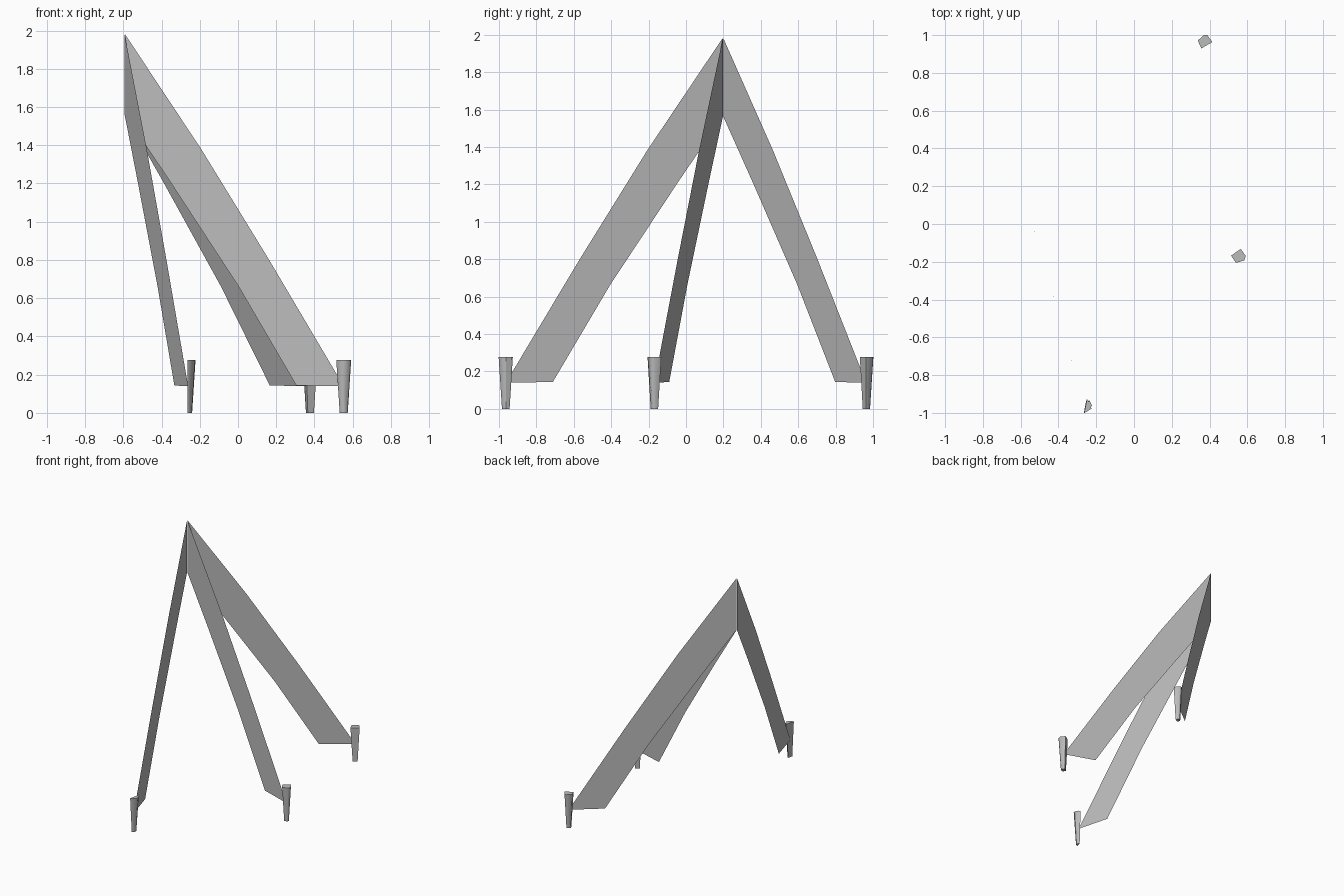
import bpy
import bmesh
from mathutils import Vector

cube = bpy.data.objects.get("Cube")
if cube:
    bpy.data.objects.remove(cube, do_unlink=True)

grey = bpy.data.materials.new("plain grey")
grey.use_nodes = True
grey.diffuse_color = (0.5, 0.5, 0.5, 1)
grey.node_tree.nodes["Principled BSDF"].inputs["Base Color"].default_value = (0.5, 0.5, 0.5, 1)

APEX = Vector((-0.594, 0.198))
STAKES = {
    "back": Vector((0.376, 0.963)),
    "middle": Vector((0.553, -0.169)),
    "front": Vector((-0.261, -0.963)),
}
# Band edges as (fraction of the way from apex to stake, height)
UPPER = [(0.003, 1.98), (0.35, 1.38), (0.66, 0.80), (1.0, 0.14)]
LOWER = [(0.003, 1.56), (0.208, 1.21), (0.52, 0.662), (0.784, 0.143)]


def add_band(name, foot):
    """Thin upright band sloping from the shared apex to a stake."""
    bm = bmesh.new()

    def row(edge):
        return [bm.verts.new((*APEX.lerp(foot, t), z)) for t, z in edge]

    top, low = row(UPPER), row(LOWER)
    for i in range(len(top) - 1):
        bm.faces.new((low[i], low[i + 1], top[i + 1], top[i]))
    mesh = bpy.data.meshes.new(name)
    bm.to_mesh(mesh)
    bm.free()
    mesh.materials.append(grey)
    bpy.context.collection.objects.link(bpy.data.objects.new(name, mesh))


def add_stake(name, foot, height=0.277):
    """Five-sided peg, narrower at the ground, one corner towards +x."""
    bm = bmesh.new()
    bmesh.ops.create_cone(bm, cap_ends=True, segments=5,
                          radius1=0.021, radius2=0.039, depth=height)
    # Turn the corner to +x whichever way the primitive starts
    corner = max((v.co for v in bm.verts), key=lambda c: c.xy.length)
    angle = Vector((1, 0)).angle_signed(corner.xy)
    for v in bm.verts:
        x_axis = Vector((corner.x, corner.y, 0)).normalized()
        y_axis = Vector((0, 0, 1)).cross(x_axis)
        v.co = (v.co.dot(x_axis) + foot.x, v.co.dot(y_axis) + foot.y,
                v.co.z + height / 2)
    mesh = bpy.data.meshes.new(name)
    bm.to_mesh(mesh)
    bm.free()
    mesh.materials.append(grey)
    stake = bpy.data.objects.new(name, mesh)
    bpy.context.collection.objects.link(stake)
    bpy.ops.object.select_all(action="DESELECT")
    stake.select_set(True)
    bpy.context.view_layer.objects.active = stake
    bpy.ops.object.shade_smooth_by_angle(angle=1.4)


for side, position in STAKES.items():
    add_band(side + "_band", position)
    add_stake(side + "_stake", position)
